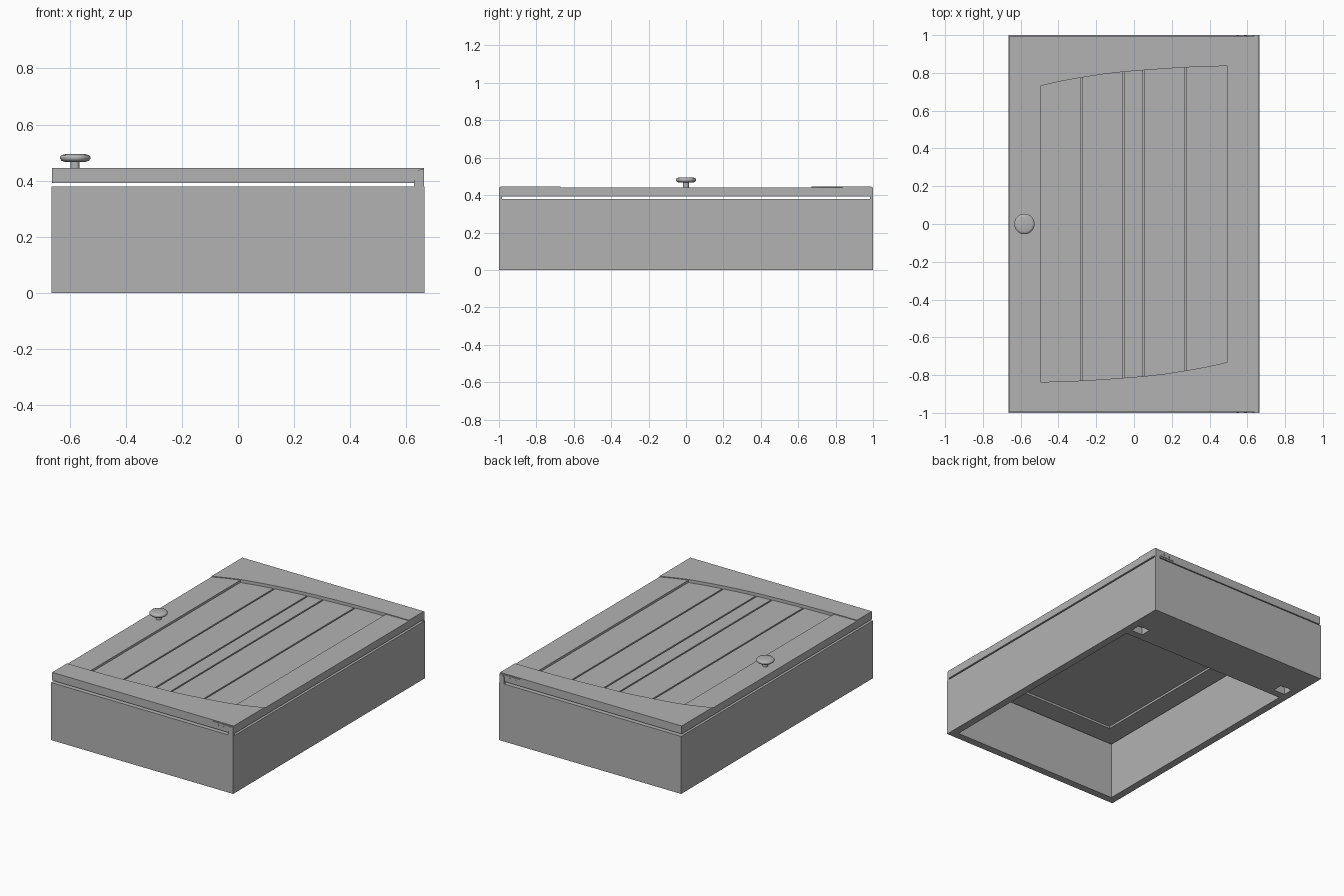
import bpy, bmesh, math

if "Cube" in bpy.data.objects:
    bpy.data.objects.remove(bpy.data.objects["Cube"])

grey = bpy.data.materials.new("grey")
grey.diffuse_color = (0.45, 0.45, 0.45, 1)
grey.use_nodes = True
grey.node_tree.nodes["Principled BSDF"].inputs["Base Color"].default_value = grey.diffuse_color


def finish(name, bm):
    bmesh.ops.recalc_face_normals(bm, faces=bm.faces[:])
    me = bpy.data.meshes.new(name)
    bm.to_mesh(me)
    bm.free()
    me.materials.append(grey)
    ob = bpy.data.objects.new(name, me)
    bpy.context.collection.objects.link(ob)
    return ob


def box(name, x0, x1, y0, y1, z0, z1):
    return prism(name, [(x0, y0), (x1, y0), (x1, y1), (x0, y1)], z0, z1)


def prism(name, pts, z0, z1, axis="z"):
    # outline in xy extruded along z, or outline in xz extruded along y
    put = (lambda p, d: (p[0], p[1], d)) if axis == "z" else (lambda p, d: (p[0], d, p[1]))
    bm = bmesh.new()
    f = bm.faces.new([bm.verts.new(put(p, z0)) for p in pts])
    top = bmesh.ops.extrude_face_region(bm, geom=[f])["geom"]
    for v in top:
        if isinstance(v, bmesh.types.BMVert):
            v.co = put((v.co.x, v.co.y if axis == "z" else v.co.z), z1)
    return finish(name, bm)


def lathe(name, profile, x, y, n=32):
    bm = bmesh.new()
    vs = [bm.verts.new((r, 0, z)) for r, z in profile]
    es = [bm.edges.new(e) for e in zip(vs, vs[1:])]
    bmesh.ops.spin(bm, geom=vs + es, axis=(0, 0, 1), cent=(0, 0, 0),
                   angle=2 * math.pi, steps=n)
    bmesh.ops.remove_doubles(bm, verts=bm.verts[:], dist=1e-5)
    ob = finish(name, bm)
    ob.location = (x, y, 0)
    bpy.context.view_layer.objects.active = ob
    ob.select_set(True)
    bpy.ops.object.shade_smooth_by_angle(angle=math.radians(40))
    ob.select_set(False)
    return ob


W, T, H = 0.665, 0.05, 0.38

# open cabinet carcass: four walls as one mitred ring
bm = bmesh.new()
rings = []
for w, l, z in ((W, 1, 0), (W, 1, H), (W - T, 1 - T, H), (W - T, 1 - T, 0)):
    rings.append([bm.verts.new((sx * w, sy * l, z))
                  for sx, sy in ((-1, -1), (1, -1), (1, 1), (-1, 1))])
for a, b in zip(rings, rings[1:] + rings[:1]):
    for i in range(4):
        j = (i + 1) % 4
        bm.faces.new((a[i], a[j], b[j], b[i]))
finish("carcass", bm)

# hanging rail across the back, with a slot at each end
box("hanging_rail_inner", -W + T, W - T, 0.66, 0.71, 0, 0.05)
box("hanging_rail_outer", -W + T, W - T, 0.78, 1 - T, 0, 0.05)
box("hanging_rail_middle", -0.53, 0.53, 0.71, 0.78, 0, 0.05)

# door stiles and the thin rebate frame behind the rails
for s, side in ((-1, "left"), (1, "right")):
    a, b = sorted((s * 0.495, s * (W - 0.002)))
    box(side + "_stile", a, b, -0.85, 0.85, 0.392, 0.44)

# curved door rails, one the half turn of the other
curve = [(-0.663, 0.67), (-0.59, 0.70), (-0.5, 0.73), (-0.39, 0.755), (-0.28, 0.775),
         (-0.17, 0.792), (-0.06, 0.805), (0.05, 0.814), (0.16, 0.822), (0.27, 0.829),
         (0.4, 0.834), (0.53, 0.837), (0.663, 0.838)]
for s, end in ((1, "top"), (-1, "bottom")):
    pts = [(s * x, s * y) for x, y in curve + [(0.663, 0.992), (-0.663, 0.992)]]
    prism(end + "_rail", pts, 0.408, 0.445)
    a, b = sorted((s * 0.825, s * 0.992))
    box(end + "_rail_back", -0.663, 0.663, a, b, 0.392, 0.408)

# recessed centre panel: a backing sheet with planks and narrow grooves
box("panel_backing", -0.495, 0.495, -0.84, 0.84, 0.406, 0.415)
cuts = [-0.495, -0.278, -0.056, 0.051, 0.273, 0.495]
for a, b in zip(cuts, cuts[1:]):
    box("panel_plank", a + 0.005 * (a > -0.49), b - 0.005 * (b < 0.49),
        -0.84, 0.84, 0.415, 0.425)

# round knob
lathe("knob", [(0, 0.44), (0.016, 0.44), (0.016, 0.467), (0.038, 0.467), (0.049, 0.471),
               (0.054, 0.478), (0.054, 0.485), (0.049, 0.491), (0.038, 0.494), (0, 0.495)],
      -0.58, 0)

# hinges on both door ends: leaf, pivot arm with rounded top, two screws
arm = [(0.628, 0.375), (0.663, 0.375), (0.663, 0.44), (0.65, 0.44), (0.637, 0.435), (0.628, 0.422)]
for s in (-1, 1):
    a, b = sorted((s * 0.99, s * 0.996))
    box("hinge_leaf", 0.513, 0.663, a, b, 0.402, 0.438)
    a, b = sorted((s * 0.985, s * 1.0))
    prism("hinge_arm", arm, a, b, "y")
    for x in (0.55, 0.59):
        disc = [(x + 0.007 * math.cos(k * math.pi / 6), 0.42 + 0.007 * math.sin(k * math.pi / 6))
                for k in range(12)]
        prism("hinge_screw", disc, s * 0.994, s * 0.999, "y")
